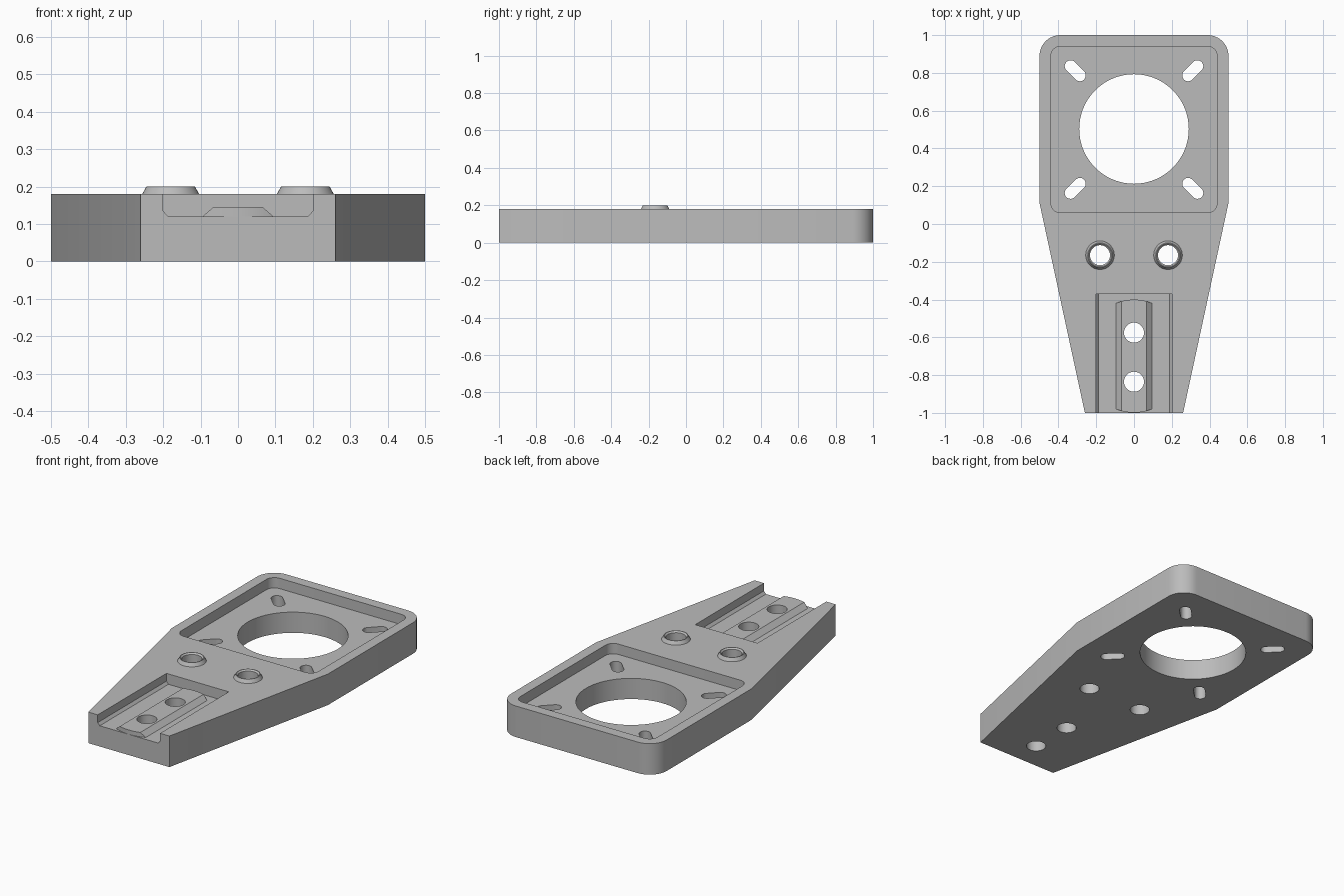
import bpy, bmesh
from math import sin, cos, pi, atan2, sqrt

if "Cube" in bpy.data.objects:
    bpy.data.objects.remove(bpy.data.objects["Cube"], do_unlink=True)

grey = bpy.data.materials.new("plain grey")
grey.use_nodes = True
COLOUR = (0.5, 0.5, 0.5, 1)
grey.diffuse_color = COLOUR
grey.node_tree.nodes["Principled BSDF"].inputs["Base Color"].default_value = COLOUR


def arc(x, y, r, a0, a1, n):
    return [(x + r * cos(a0 + (a1 - a0) * i / n), y + r * sin(a0 + (a1 - a0) * i / n))
            for i in range(n + 1)]


def circle(x, y, r, n=40):
    return arc(x, y, r, 0, 2 * pi, n)[:-1]


def loft(name, sections, along_y=False):
    """Closed solid through matching outlines, stacked on z (or on y)."""
    bm = bmesh.new()
    rings = []
    for pts, h in sections:
        rings.append([bm.verts.new((a, h, b) if along_y else (a, b, h)) for a, b in pts])
    n = len(rings[0])
    for low, high in zip(rings, rings[1:]):
        for i in range(n):
            j = (i + 1) % n
            bm.faces.new((low[i], low[j], high[j], high[i]))
    bm.faces.new(rings[0][::-1])
    bm.faces.new(rings[-1])
    bmesh.ops.recalc_face_normals(bm, faces=bm.faces)
    mesh = bpy.data.meshes.new(name)
    bm.to_mesh(mesh)
    bm.free()
    mesh.materials.append(grey)
    obj = bpy.data.objects.new(name, mesh)
    bpy.context.collection.objects.link(obj)
    return obj


def prism(name, pts, lo, hi, along_y=False):
    return loft(name, [(pts, lo), (pts, hi)], along_y)


def combine(target, other, operation):
    mod = target.modifiers.new("shape", 'BOOLEAN')
    mod.operation, mod.solver, mod.object = operation, 'EXACT', other
    bpy.context.view_layer.objects.active = target
    bpy.ops.object.modifier_apply(modifier=mod.name)
    bpy.data.objects.remove(other, do_unlink=True)


TOP, FLOOR = 0.18, 0.12
MOTOR_Y = 0.5

# Tapered plate with two rounded rear corners
outline = [(-0.26, -1), (0.26, -1), (0.5, 0.11)]
outline += arc(0.39, 0.89, 0.11, 0, pi / 2, 12)
outline += arc(-0.39, 0.89, 0.11, pi / 2, pi, 12) + [(-0.5, 0.11)]
plate = prism("mounting_plate", outline, 0, TOP)

# Rounded square recess
pocket = []
for k, (sx, sy) in enumerate([(1, 1), (-1, 1), (-1, -1), (1, -1)]):
    pocket += arc(sx * 0.39, MOTOR_Y + sy * 0.39, 0.05, k * pi / 2, (k + 1) * pi / 2, 8)
combine(plate, prism("recess_cutter", pocket, FLOOR, 0.3), 'DIFFERENCE')

# Open channel with chamfered floor corners
channel = [(-0.2, 0.3), (-0.2, 0.135), (-0.187, FLOOR),
           (0.187, FLOOR), (0.2, 0.135), (0.2, 0.3)]
combine(plate, prism("channel_cutter", channel, -1.1, -0.37, True), 'DIFFERENCE')

# Raised rail with sloping sides and bowed ends
section = [(-0.095, 0.08), (0.095, 0.08), (0.095, FLOOR),
           (0.066, 0.145), (-0.066, 0.145), (-0.095, FLOOR)]
rail = prism("channel_rail", section, -1.1, -0.3, True)
R, HALF = 0.24, 0.11
bow = atan2(HALF, sqrt(R * R - HALF * HALF))
ends = arc(0, -0.4 - R, R, pi / 2 - bow, pi / 2 + bow, 12)
ends += arc(0, -0.999 + R, R, 1.5 * pi - bow, 1.5 * pi + bow, 12)
combine(rail, prism("rail_end_trim", ends, 0, 0.3), 'INTERSECT')
combine(plate, rail, 'UNION')

# Conical bosses with countersunk bores
for x in (-0.18, 0.18):
    y = -0.165
    combine(plate, loft("boss", [(circle(x, y, 0.076), 0.1), (circle(x, y, 0.076), TOP),
                                 (circle(x, y, 0.065), 0.2)]), 'UNION')
    combine(plate, loft("bore_cutter", [(circle(x, y, 0.053), -0.1), (circle(x, y, 0.053), 0.192),
                                        (circle(x, y, 0.061), 0.2), (circle(x, y, 0.061), 0.3)]),
            'DIFFERENCE')

# Rail screw holes and the large central opening
for y, r, n in ((-0.575, 0.053, 40), (-0.835, 0.053, 40), (MOTOR_Y + 0.003, 0.29, 72)):
    combine(plate, prism("hole_cutter", circle(0, y, r, n), -0.1, 0.4), 'DIFFERENCE')

# Four diagonal slots
for k in range(4):
    a = pi / 4 + k * pi / 2
    near, far = 0.405, 0.475
    slot = arc(far * cos(a), MOTOR_Y + far * sin(a), 0.031, a - pi / 2, a + pi / 2, 12)
    slot += arc(near * cos(a), MOTOR_Y + near * sin(a), 0.031, a + pi / 2, a + 1.5 * pi, 12)
    combine(plate, prism("slot_cutter", slot, -0.1, 0.4), 'DIFFERENCE')

bpy.ops.object.select_all(action='DESELECT')
plate.select_set(True)
bpy.context.view_layer.objects.active = plate
bpy.ops.object.shade_smooth_by_angle(angle=pi / 7)
